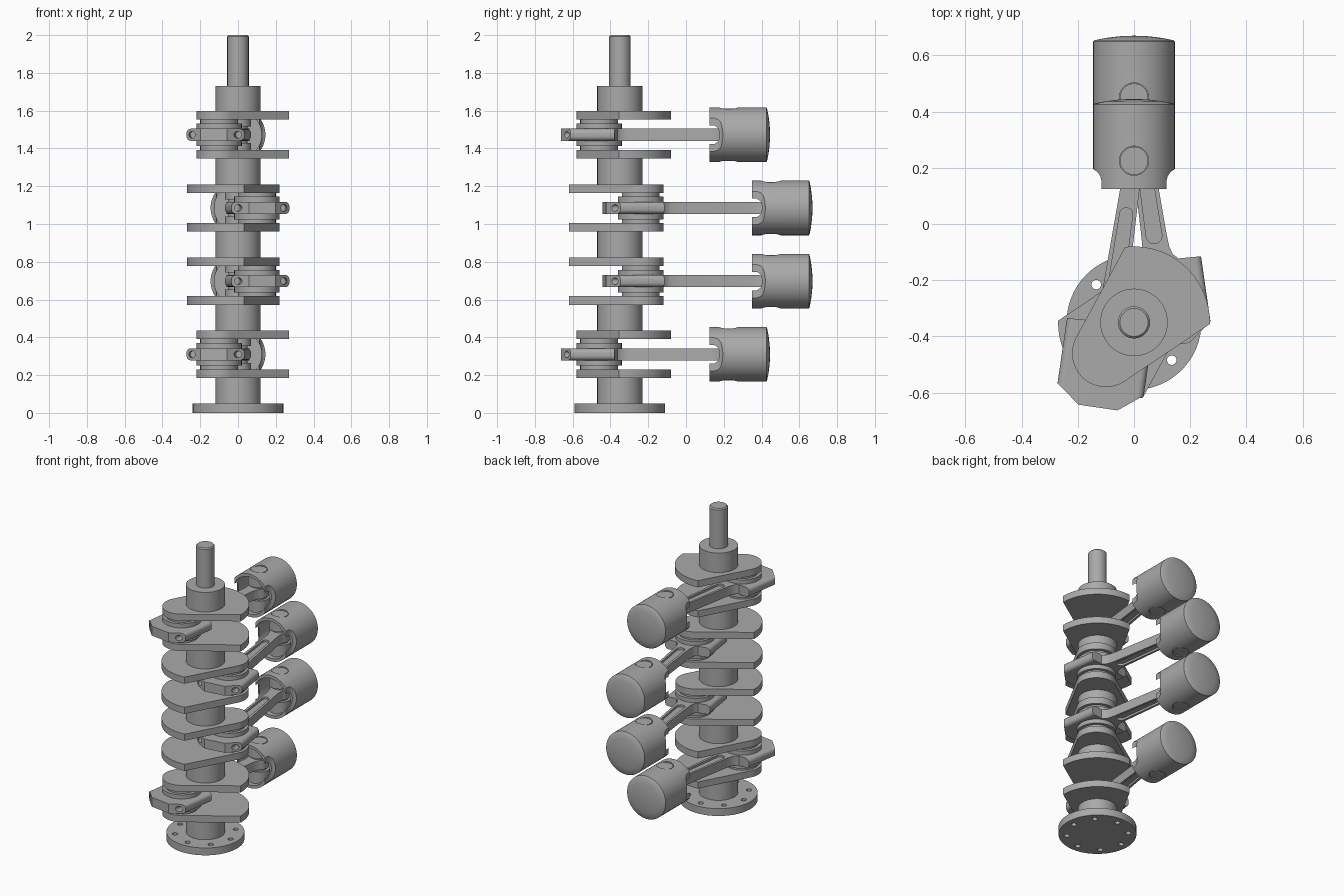
import bpy, bmesh, math
from mathutils import Matrix, Vector

cube = bpy.data.objects.get("Cube")
if cube:
    bpy.data.objects.remove(cube)

steel = bpy.data.materials.new("grey steel")
steel.use_nodes = True
steel.diffuse_color = (0.4, 0.4, 0.4, 1)
steel.node_tree.nodes["Principled BSDF"].inputs["Base Color"].default_value = (0.4, 0.4, 0.4, 1)

AXIS = Vector((0, -0.35, 0))          # crankshaft centre line
THROW = Vector((0.1, 0.11, 0))        # crank pin offset
WEB_IN, WEB_OUT = 0.08, 0.125         # web faces either side of a throw
LEVELS = [0.31 + 0.3875 * i for i in range(4)]
SIDES = [-1, 1, 1, -1]
WRIST_Y = {-1: 0.225, 1: 0.45}


def finish(name, bm):
    bmesh.ops.recalc_face_normals(bm, faces=bm.faces)
    mesh = bpy.data.meshes.new(name)
    bm.to_mesh(mesh)
    bm.free()
    mesh.materials.append(steel)
    ob = bpy.data.objects.new(name, mesh)
    bpy.context.collection.objects.link(ob)
    return ob


def prism(name, outline, z0, z1):
    bm = bmesh.new()
    face = bm.faces.new([bm.verts.new((x, y, z0)) for x, y in outline])
    top = bmesh.ops.extrude_face_region(bm, geom=[face])["geom"]
    bmesh.ops.translate(bm, vec=(0, 0, z1 - z0),
                        verts=[g for g in top if isinstance(g, bmesh.types.BMVert)])
    return finish(name, bm)


def lathe(name, profile, axis="Z", centre=(0, 0, 0), steps=64):
    """Spin (radius, height) pairs round the chosen axis."""
    bm = bmesh.new()
    verts = [bm.verts.new((r, 0, h)) for r, h in profile]
    edges = [bm.edges.new(p) for p in zip(verts, verts[1:])]
    bmesh.ops.spin(bm, geom=verts + edges, cent=(0, 0, 0), axis=(0, 0, 1),
                   angle=2 * math.pi, steps=steps)
    bmesh.ops.remove_doubles(bm, verts=bm.verts, dist=1e-5)
    if axis == "Y":
        bm.transform(Matrix.Rotation(-math.pi / 2, 4, "X"))
    bm.transform(Matrix.Translation(centre))
    return finish(name, bm)


def rod_shape(name, r, h0, h1, axis="Z", centre=(0, 0, 0), steps=48):
    return lathe(name, [(0, h0), (r, h0), (r, h1), (0, h1)], axis, centre, steps)


def bake(ob):
    """Replace the mesh by its modified version."""
    graph = bpy.context.evaluated_depsgraph_get()
    mesh = bpy.data.meshes.new_from_object(ob.evaluated_get(graph))
    ob.modifiers.clear()
    ob.data = mesh


def cut(target, cutters):
    for c in cutters:
        mod = target.modifiers.new("cut", "BOOLEAN")
        mod.operation, mod.solver, mod.object = "DIFFERENCE", "EXACT", c
    bake(target)
    for c in cutters:
        bpy.data.objects.remove(c)


def arc(cx, cy, r, a0, a1, n):
    return [(cx + r * math.cos(a0 + (a1 - a0) * i / n),
             cy + r * math.sin(a0 + (a1 - a0) * i / n)) for i in range(n + 1)]


def copy(ob, name, matrix):
    new = bpy.data.objects.new(name, ob.data)
    new.matrix_world = matrix
    bpy.context.collection.objects.link(new)


# Drilled flange at the foot
flange = rod_shape("flange", 0.24, 0, 0.05, centre=AXIS, steps=64)
cut(flange, [rod_shape("drill", 0.017, -0.1, 0.1, steps=20,
             centre=AXIS + Matrix.Rotation(i * math.pi / 4, 3, "Z") @ Vector((0.19, 0, 0)))
             for i in range(8)])

# Main journals between the throws, and the nose shaft
ends = [0.05] + [z + WEB_OUT for z in LEVELS]
starts = [z - WEB_OUT for z in LEVELS] + [1.73]
for i, (a, b) in enumerate(zip(ends, starts)):
    rod_shape(f"main_journal_{i + 1}", 0.12, a, b, centre=AXIS)
lathe("nose_shaft", [(0, 1.7), (0.057, 1.7), (0.057, 1.993), (0.05, 2), (0, 2)], centre=AXIS)

# Crank web: round pin end, tangent sides and a counterweight arc, along local +y
reach = THROW.length
corner = Vector((0.27 * math.sin(math.radians(49)), -0.27 * math.cos(math.radians(49))))
to_corner = corner - Vector((0, reach))
tangent = math.atan2(to_corner.y, to_corner.x) + math.acos(0.12 / to_corner.length)
web_outline = arc(0, reach, 0.12, tangent, math.pi - tangent, 28)
web_outline += arc(0, 0, 0.27, math.radians(221), math.radians(319), 28)
web = prism("web_master", web_outline, 0, WEB_OUT - WEB_IN)

# Connecting rod along local +y, big end at the origin
LENGTH = 0.69
half = [(0.07, -0.195), (0.155, -0.13), (0.155, 0.104), (0.075, 0.108), (0.057, 0.125),
        (0.048, 0.155), (0.045, 0.2), (0.034, 0.6)]
small_end = arc(0, LENGTH, 0.062, -math.pi / 4, math.pi * 5 / 4, 24)
outline = half + small_end + [(-x, y) for x, y in reversed(half)]
conrod = prism("rod_master", outline, -0.032, 0.032)
bm = bmesh.new()
bm.from_mesh(conrod.data)
ears = [e for e in bm.edges if all(abs(v.co.x) > 0.15 for v in e.verts)
        and abs(e.verts[0].co.y - e.verts[1].co.y) > 0.1]
bmesh.ops.bevel(bm, geom=ears, offset=0.024, segments=5, profile=0.5, affect="EDGES")
bm.to_mesh(conrod.data)
bm.free()
slot = arc(0, 0.2, 0.028, math.pi, 2 * math.pi, 12) + arc(0, 0.5, 0.023, 0, math.pi, 12)
cutters = [prism("slot_cutter", slot, 0.018, 0.1), prism("slot_cutter", slot, -0.1, -0.018)]
for s in (-1, 1):
    cutters.append(rod_shape("bolt_cutter", 0.018, -0.25, -0.1, "Y", (s * 0.122, 0, 0), 20))
cut(conrod, cutters)

# Piston along local +y, wrist pin at the origin
piston = lathe("piston_master", [(0, 0.22), (0.05, 0.218), (0.1, 0.212), (0.14, 0.204),
               (0.145, 0.2), (0.145, -0.1), (0.125, -0.1), (0.125, 0.14), (0, 0.14)], "Y")
relief = [(0.115, -0.2), (0.115, -0.075), (0.12, -0.055), (0.13, -0.04), (0.145, -0.03),
          (0.2, -0.03), (0.2, -0.2)]
cut(piston, [prism("relief_cutter", [(s * x, y) for x, y in relief], -0.2, 0.2) for s in (-1, 1)]
    + [rod_shape("pin_cutter", 0.052, -0.2, 0.2)])
wrist_pin = rod_shape("wrist_pin_master", 0.05, -0.138, 0.138)
boss = lathe("boss_master", [(0.05, 0.045), (0.068, 0.045), (0.068, 0.126), (0.05, 0.126), (0.05, 0.045)])

# Assemble the four throws
for n, (z, side) in enumerate(zip(LEVELS, SIDES), 1):
    pin = AXIS + side * THROW + Vector((0, 0, z))
    wrist = Vector((0, WRIST_Y[side], z))
    turn = Matrix.Rotation(math.atan2(-side * THROW.x, side * THROW.y), 4, "Z")
    for label, h in (("lower", -WEB_OUT), ("upper", WEB_IN)):
        copy(web, f"{label}_crank_web_{n}", Matrix.Translation(AXIS + Vector((0, 0, z + h))) @ turn)
    lathe(f"crank_pin_{n}", [(0, -WEB_IN), (0.1, -WEB_IN), (0.1, -0.06), (0.12, -0.06),
          (0.12, 0.06), (0.1, 0.06), (0.1, WEB_IN), (0, WEB_IN)], centre=pin)
    aim = wrist - pin
    copy(conrod, f"connecting_rod_{n}", Matrix.Translation(pin)
         @ Matrix.Rotation(math.atan2(-aim.x, aim.y), 4, "Z"))
    at = Matrix.Translation(wrist)
    copy(piston, f"piston_{n}", at)
    copy(wrist_pin, f"wrist_pin_{n}", at)
    copy(boss, f"upper_pin_boss_{n}", at)
    copy(boss, f"lower_pin_boss_{n}", at @ Matrix.Rotation(math.pi, 4, "X"))
for master in (web, conrod, piston, wrist_pin, boss):
    bpy.data.objects.remove(master)

# Smooth round surfaces, keep machined edges crisp
bpy.ops.object.select_all(action="DESELECT")
parts = [o for o in bpy.context.collection.objects if o.type == "MESH"]
for o in parts:
    o.select_set(True)
bpy.context.view_layer.objects.active = parts[0]
bpy.ops.object.shade_smooth_by_angle(angle=math.radians(30))
